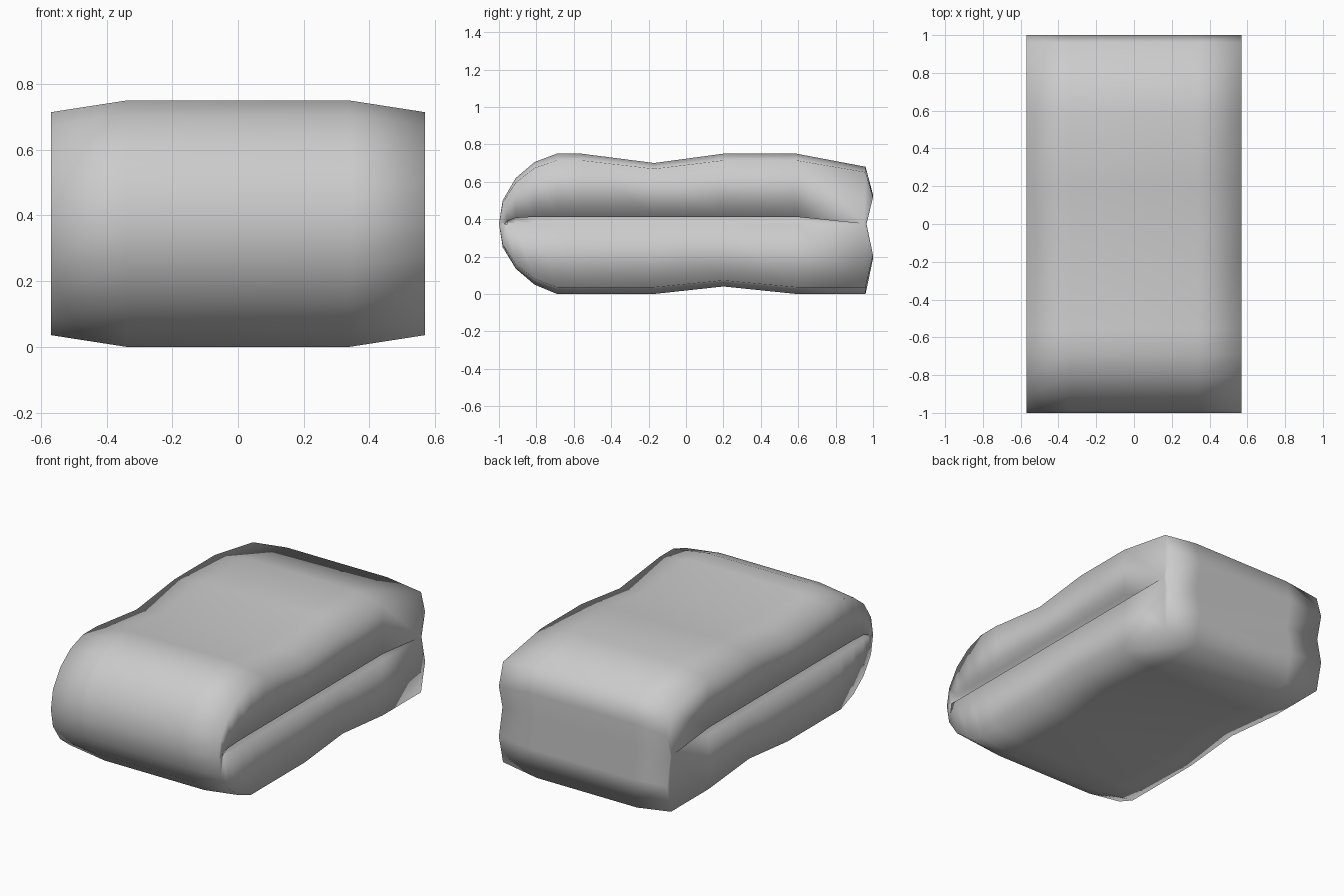
import bpy
import bmesh

cube = bpy.data.objects.get("Cube")
if cube:
    bpy.data.objects.remove(cube)

HALF_WIDTH, FLAT_HALF = 0.57, 0.34   # side edge, end of the flat middle
MID, TAPER = 0.375, 0.905            # fold height, thinning toward the sides
FOLD_FRONT, FOLD_BACK = -0.97, 0.95
GAP = 0.037

# Outline of the folded cushion, (y, z), from the nose over the top and back under
OUTLINE = [
    (-1.0, 0.375), (-0.98, 0.50), (-0.91, 0.62), (-0.81, 0.705), (-0.69, 0.75),
    (-0.56, 0.75), (-0.17, 0.70), (0.20, 0.75), (0.59, 0.75), (0.96, 0.68),
    (1.0, 0.53), (0.965, 0.375), (1.0, 0.19), (0.96, 0.0), (0.59, 0.0),
    (0.20, 0.04), (-0.17, 0.0), (-0.56, 0.0), (-0.69, 0.0), (-0.81, 0.05),
    (-0.91, 0.135), (-0.98, 0.25),
]


def fold_point(y):
    """Position on the fold line and how far it gapes there."""
    if y > 0.9:
        return FOLD_BACK, 0.0
    if y <= -1.0:
        return FOLD_FRONT, 0.0
    if y < -0.95:
        return -0.955, GAP * 0.4
    return y, GAP * (0.85 if y < -0.85 else 1.0)


def half_section(y, z):
    """Points from the flat middle around the side and into the fold."""
    fy, gap = fold_point(y)
    lip = gap if z > MID else 0.0
    return [
        (FLAT_HALF, y, z),
        (HALF_WIDTH, y, MID + (z - MID) * TAPER),
        (HALF_WIDTH, fy, MID + lip),
        (FLAT_HALF, fy, MID + gap),
    ]


# Skin the sections into one closed body with a crease on both sides
bm = bmesh.new()
rings = []
for y, z in OUTLINE:
    half = half_section(y, z)
    section = [(-x, py, pz) for x, py, pz in reversed(half)] + half
    rings.append([bm.verts.new(p) for p in section])

for i, ring in enumerate(rings):
    following = rings[(i + 1) % len(rings)]
    for j in range(len(ring) - 1):
        bm.faces.new((ring[j], ring[j + 1], following[j + 1], following[j]))

bmesh.ops.remove_doubles(bm, verts=bm.verts, dist=0.0005)
bmesh.ops.recalc_face_normals(bm, faces=bm.faces)
for face in bm.faces:
    face.smooth = True

mesh = bpy.data.meshes.new("folded_cushion")
bm.to_mesh(mesh)
bm.free()
cushion = bpy.data.objects.new("folded_cushion", mesh)
bpy.context.collection.objects.link(cushion)

# Plain grey cloth
GREY = (0.6, 0.6, 0.6, 1.0)
cloth = bpy.data.materials.new("grey_cloth")
cloth.use_nodes = True
cloth.diffuse_color = GREY
cloth.node_tree.nodes["Principled BSDF"].inputs["Base Color"].default_value = GREY
mesh.materials.append(cloth)
